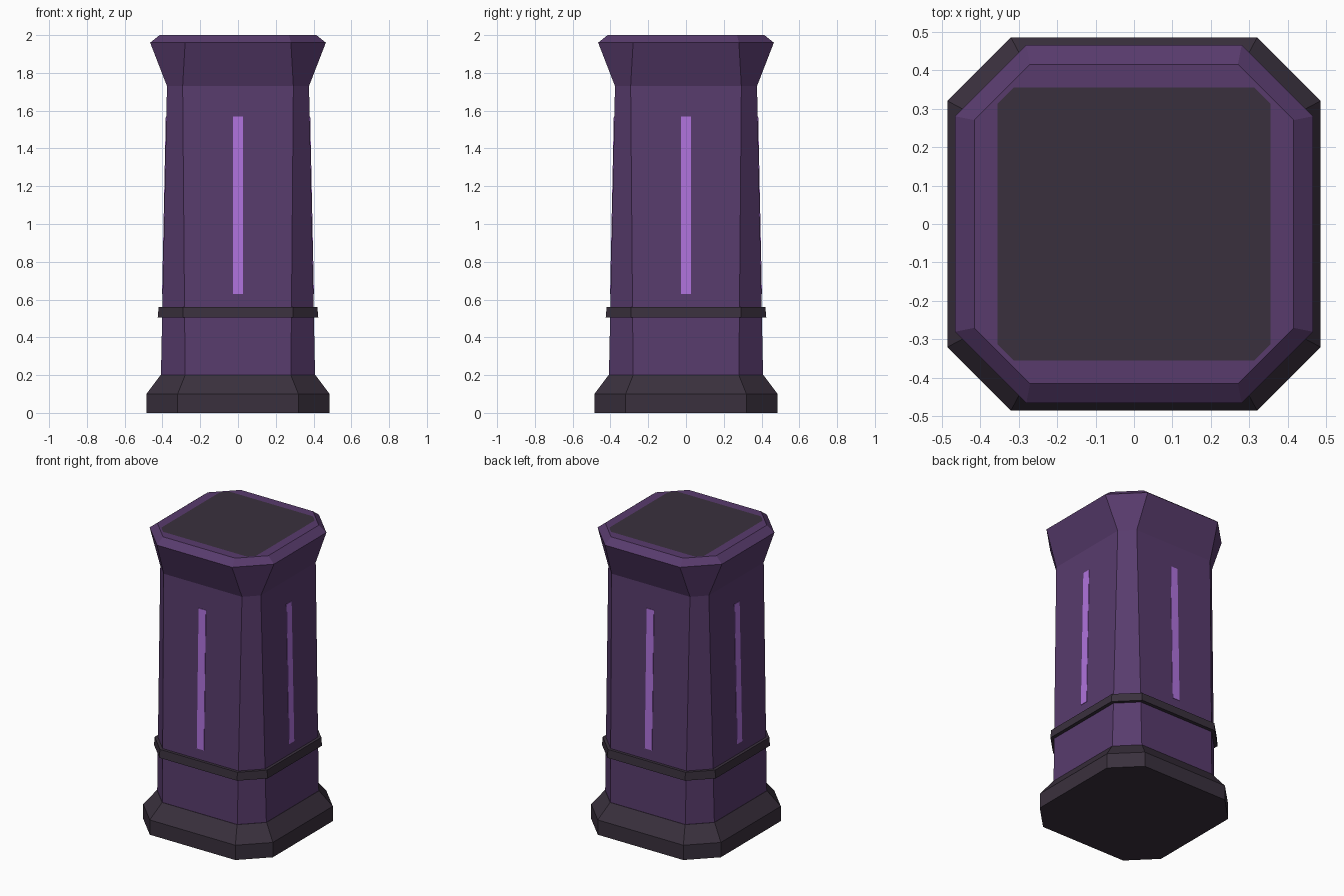
import bpy, bmesh, math
from mathutils import Matrix, Vector

cube = bpy.data.objects.get("Cube")
if cube:
    bpy.data.objects.remove(cube, do_unlink=True)


def material(name, rgb):
    m = bpy.data.materials.new(name)
    m.use_nodes = True
    m.diffuse_color = (*rgb, 1)
    m.node_tree.nodes["Principled BSDF"].inputs["Base Color"].default_value = (*rgb, 1)
    return m


PURPLE = material("purple stone", (0.098, 0.044, 0.152))
DARK = material("dark stone", (0.042, 0.030, 0.047))
GLOW = material("bright violet", (0.43, 0.17, 0.72))


def add_object(name, bm, *mats):
    bmesh.ops.recalc_face_normals(bm, faces=bm.faces)
    mesh = bpy.data.meshes.new(name)
    bm.to_mesh(mesh)
    bm.free()
    for m in mats:
        mesh.materials.append(m)
    obj = bpy.data.objects.new(name, mesh)
    bpy.context.collection.objects.link(obj)
    return obj


def ring(bm, half, flat, z):
    """Square with chamfered corners: half width and half length of its flat side."""
    verts = []
    for k in range(4):
        turn = Matrix.Rotation(k * math.pi / 2, 3, "Z")
        verts += [bm.verts.new(turn @ Vector((half, y, z))) for y in (-flat, flat)]
    return verts


def stack(name, sections, *mats):
    """Skin a column of chamfered sections; the last flat top takes the last material."""
    bm = bmesh.new()
    rings = [ring(bm, *s) for s in sections]
    for low, high in zip(rings, rings[1:]):
        for i in range(8):
            j = (i + 1) % 8
            bm.faces.new((low[i], low[j], high[j], high[i]))
    bm.faces.new(rings[0][::-1])
    top = bm.faces.new(rings[-1])
    top.material_index = len(mats) - 1
    return add_object(name, bm, *mats)


# Plinth, shaft with flared capital and inset top panel, and band
stack("base", [(0.485, 0.32, 0), (0.485, 0.32, 0.1), (0.41, 0.28, 0.2)], DARK)
stack("shaft", [(0.408, 0.28, 0.2), (0.376, 0.293, 1.73), (0.465, 0.28, 1.96),
                (0.415, 0.27, 2), (0.355, 0.312, 2)], PURPLE, DARK)
stack("band", [(0.425, 0.29, 0.505), (0.42, 0.29, 0.56)], DARK)

# Thin light strips, leaning with the shaft on its four sides
for k, side in enumerate(("left", "back", "right", "front")):
    turn = Matrix.Rotation(k * math.pi / 2, 3, "Z")
    bm = bmesh.new()
    bmesh.ops.create_cube(bm, size=1)
    for v in bm.verts:
        z = 0.63 if v.co.z < 0 else 1.57
        surface = 0.408 - 0.032 * (z - 0.2) / 1.53
        v.co = turn @ Vector((surface + v.co.x * 0.006, v.co.y * 0.054, z))
    add_object(side + "_light_strip", bm, GLOW)
